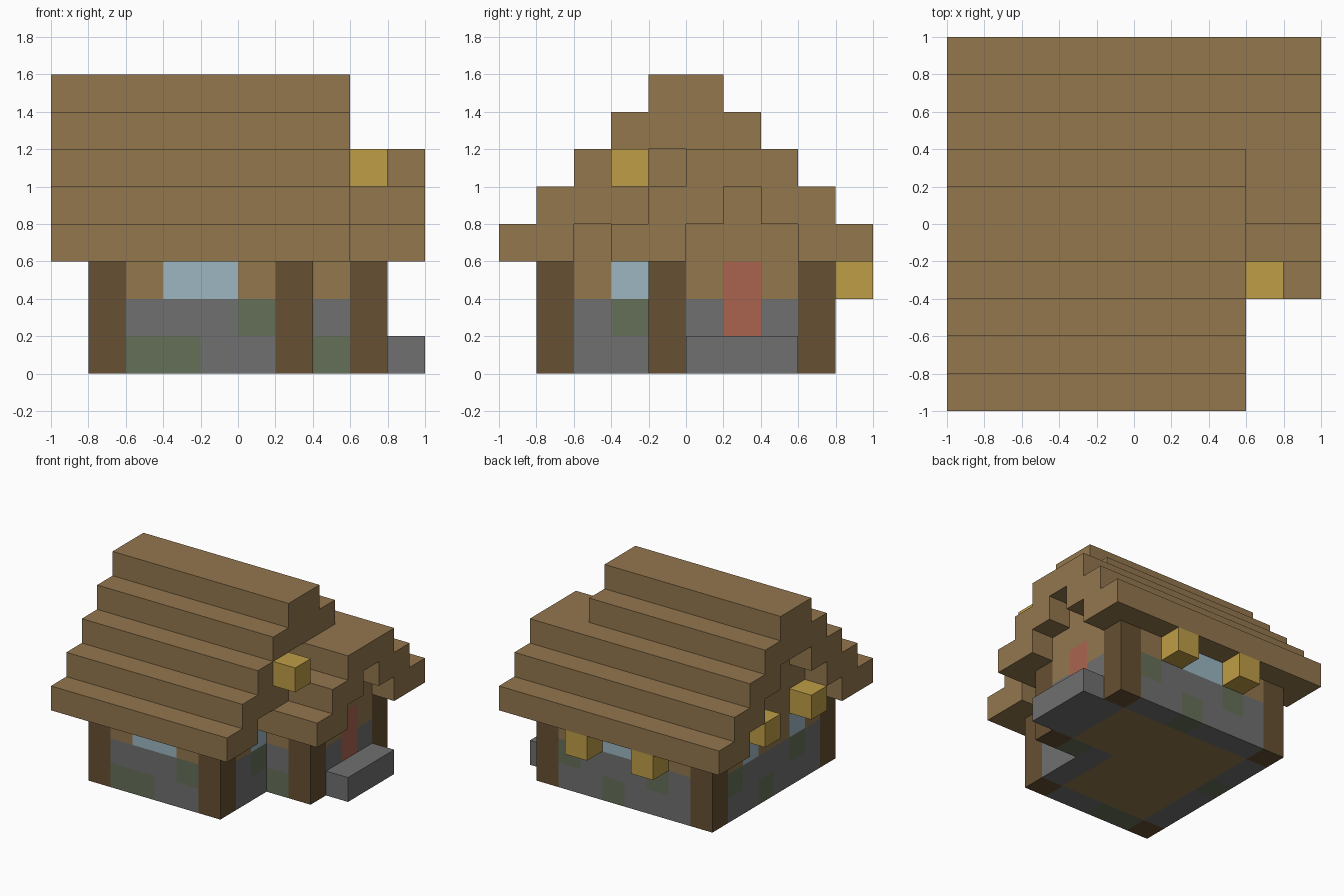
import bpy
import bmesh
from mathutils import Vector

cube = bpy.data.objects.get("Cube")
if cube:
    bpy.data.objects.remove(cube, do_unlink=True)

UNIT = 0.2
cells = {}  # grid cell -> part name; later parts carve into earlier ones


def material(name, rgb):
    m = bpy.data.materials.new(name)
    m.use_nodes = True
    m.diffuse_color = (*rgb, 1)
    m.node_tree.nodes["Principled BSDF"].inputs["Base Color"].default_value = (*rgb, 1)
    return m


wood = material("oak planks", (0.292, 0.184, 0.076))
dark = material("dark timber", (0.133, 0.080, 0.032))
stone = material("grey stone", (0.162, 0.162, 0.162))
moss = material("mossy stone", (0.130, 0.159, 0.098))
glass = material("pale glass", (0.332, 0.468, 0.527))
red = material("red door", (0.402, 0.127, 0.080))
gold = material("lantern gold", (0.515, 0.337, 0.061))

part_material = {
    "floor": wood, "stone_walls": stone, "plank_walls": wood,
    "gable_walls": wood, "roof": wood, "wing_roof": wood,
    "corner_posts": dark, "moss_patches": moss, "windows": glass,
    "door": red, "door_step": stone, "lanterns": gold,
}


def fill(part, xs, ys, zs):
    """Claim a block of grid cells, each range given as (start, end)."""
    for x in range(*xs):
        for y in range(*ys):
            for z in range(*zs):
                cells[x, y, z] = part


def one(part, x, y, z):
    fill(part, (x, x + 1), (y, y + 1), (z, z + 1))


# Floor of the house and its side wing
fill("floor", (2, 6), (2, 8), (0, 1))
fill("floor", (6, 8), (5, 8), (0, 1))

# Walls: stone below, planks above, following the L-shaped plan
outline = [((1, 7), (1, 2)), ((1, 2), (1, 9)), ((1, 9), (8, 9)),
           ((8, 9), (4, 9)), ((6, 9), (4, 5)), ((6, 7), (1, 5))]
for xs, ys in outline:
    fill("stone_walls", xs, ys, (0, 2))
    fill("plank_walls", xs, ys, (2, 3))

# Corner posts
for x, y in [(1, 1), (6, 1), (1, 8), (8, 8), (8, 4)]:
    fill("corner_posts", (x, x + 1), (y, y + 1), (0, 3))

# Moss patches on the front, wing, left, back and side walls
for x, y, z in [(2, 1, 0), (3, 1, 0), (5, 1, 1), (7, 4, 0), (6, 3, 1),
                (3, 8, 1), (5, 8, 0), (7, 8, 1), (1, 7, 1), (1, 5, 0), (1, 3, 1)]:
    one("moss_patches", x, y, z)

# Windows
for x, y in [(3, 1), (4, 1), (4, 8), (5, 8), (1, 3), (1, 6), (6, 3)]:
    one("windows", x, y, 2)

# Door and step
fill("door", (8, 9), (6, 7), (1, 3))
fill("door_step", (9, 10), (5, 8), (0, 1))

# Stepped gables under the roofs
for k in range(3):
    for x in (1, 6):
        fill("gable_walls", (x, x + 1), (k + 2, 8 - k), (3 + k, 4 + k))
for k in range(2):
    fill("gable_walls", (8, 9), (5 + k, 8 - k), (3 + k, 4 + k))

# Wing roof, then the taller main roof
for k in range(3):
    for ys in ((3 + k, 5 + k), (8 - k, 10 - k)):
        fill("wing_roof", (7, 10), ys, (3 + k, 4 + k))
one("wing_roof", 7, 3, 4)
for k in range(5):
    for ys in ((k, k + 2), (8 - k, 10 - k)):
        fill("roof", (0, 8), ys, (3 + k, 4 + k))

# Lanterns: two on the left gable, two at the back, one over the valley
for x, y, z in [(0, 3, 3), (0, 6, 3), (3, 9, 2), (6, 9, 2), (8, 3, 5)]:
    one("lanterns", x, y, z)


def build(part):
    """Skin the cells of one part, leaving out faces between its own cells."""
    mine = {c for c, p in cells.items() if p == part}
    bm = bmesh.new()
    for c in sorted(mine):
        centre = Vector(c) + Vector((0.5, 0.5, 0.5))
        for axis in range(3):
            for side in (-1, 1):
                n = Vector((0, 0, 0))
                n[axis] = side
                if tuple(int(a + b) for a, b in zip(c, n)) in mine:
                    continue
                u = Vector((0, 0, 0))
                u[(axis + 1) % 3] = 0.5
                v = n.cross(u)
                mid = centre + n * 0.5
                bm.faces.new([bm.verts.new(mid + d) for d in (-u - v, u - v, u + v, v - u)])
    bmesh.ops.remove_doubles(bm, verts=bm.verts, dist=0.01)
    bmesh.ops.dissolve_limit(bm, angle_limit=0.02, verts=bm.verts, edges=bm.edges)
    for vert in bm.verts:
        vert.co = (vert.co - Vector((5, 5, 0))) * UNIT
    mesh = bpy.data.meshes.new(part)
    bm.to_mesh(mesh)
    bm.free()
    mesh.materials.append(part_material[part])
    bpy.context.collection.objects.link(bpy.data.objects.new(part, mesh))


for part in part_material:
    build(part)
